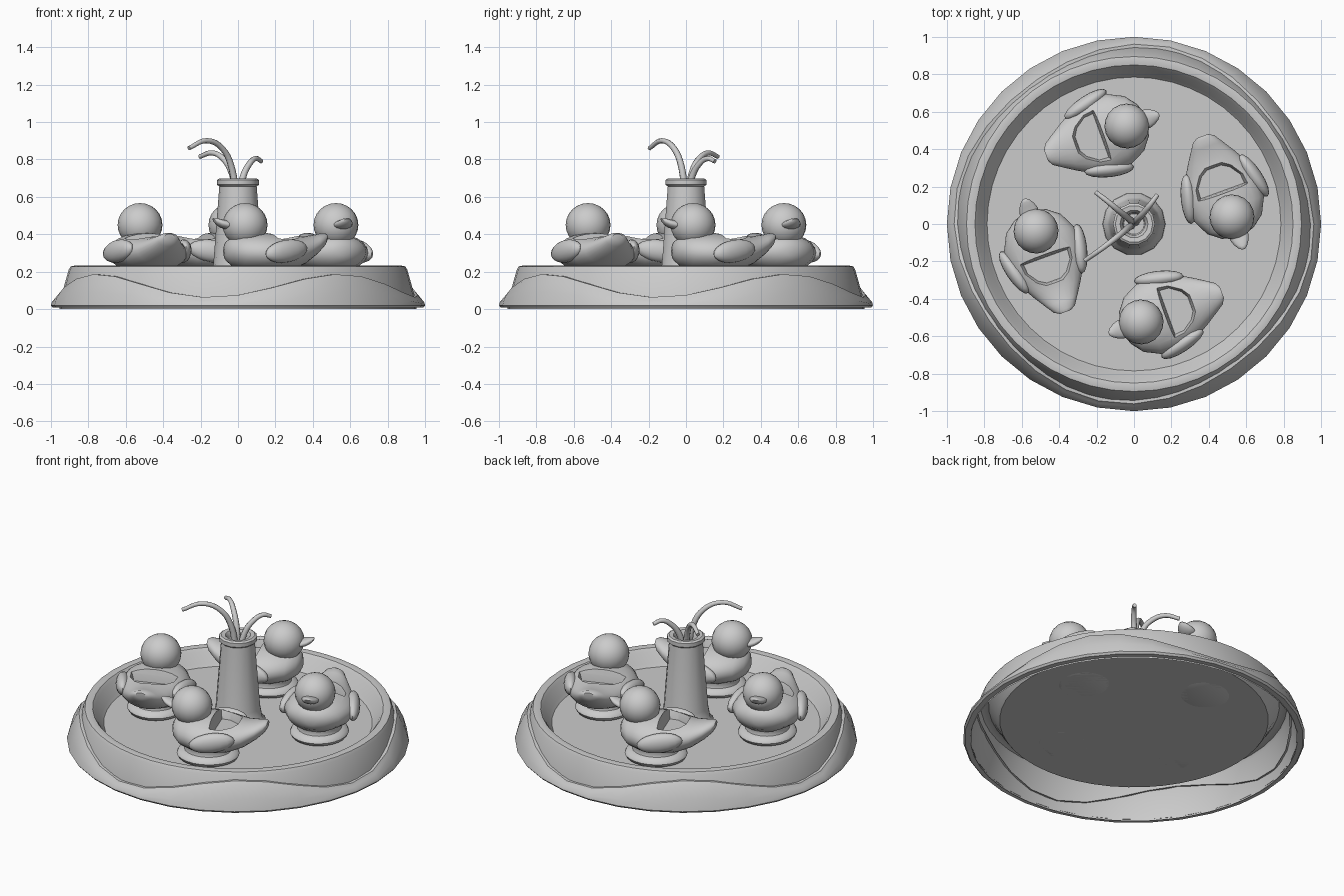
import bpy, bmesh, math
from mathutils import Matrix, Vector

if "Cube" in bpy.data.objects:
    bpy.data.objects.remove(bpy.data.objects["Cube"])

grey = bpy.data.materials.new("plain grey")
grey.diffuse_color = (0.6, 0.6, 0.6, 1)
grey.use_nodes = True
grey.node_tree.nodes["Principled BSDF"].inputs["Base Color"].default_value = grey.diffuse_color


def finish(bm, name, angle=50, matrix=None):
    bmesh.ops.recalc_face_normals(bm, faces=bm.faces)
    if matrix:
        bm.transform(matrix)
    me = bpy.data.meshes.new(name)
    bm.to_mesh(me)
    bm.free()
    ob = bpy.data.objects.new(name, me)
    bpy.context.collection.objects.link(ob)
    me.materials.append(grey)
    smooth(ob, angle)
    return ob


def smooth(ob, angle):
    bpy.ops.object.select_all(action='DESELECT')
    ob.select_set(True)
    bpy.context.view_layer.objects.active = ob
    bpy.ops.object.shade_smooth_by_angle(angle=math.radians(angle))


def loft(rings, cap_start=False, cap_end=False):
    """Bridge closed rings of points into one surface."""
    bm = bmesh.new()
    vs = [[bm.verts.new(p) for p in ring] for ring in rings]
    n = len(vs[0])
    for a, b in zip(vs, vs[1:]):
        for i in range(n):
            j = (i + 1) % n
            bm.faces.new((a[i], a[j], b[j], b[i]))
    if cap_start:
        bm.faces.new(vs[0][::-1])
    if cap_end:
        bm.faces.new(vs[-1])
    return bm


def lathe(profile, n, sx=1.0, sy=1.0):
    return [[(r * sx * math.cos(2 * math.pi * i / n), r * sy * math.sin(2 * math.pi * i / n), z)
             for i in range(n)] for r, z in profile]


def blob(center, scale, rot=None, seg=20, rings=12):
    bm = bmesh.new()
    m = Matrix.Translation(center) @ (rot or Matrix()) @ Matrix.Diagonal((*scale, 1))
    bmesh.ops.create_uvsphere(bm, u_segments=seg, v_segments=rings, radius=1, matrix=m)
    return bm


# Basin: outer wall, rounded rim, inner wall and floor, hollow underneath
finish(loft(lathe([(0.955, 0), (0.95, 0.05), (0.905, 0.21), (0.895, 0.228), (0.875, 0.232),
                   (0.85, 0.228), (0.835, 0.21), (0.80, 0.15), (0.785, 0.13)], 48), cap_end=True),
       "basin", 40)


# Wavy skirt around the basin, four crests
def skirt_profile(h):
    wall = 0.95 - 0.28 * (h - 0.05)
    return [(0.955, 0.01), (0.99, 0.008), (1.0, 0.02),
            ((1.0 + wall + 0.035) / 2 + 0.006, 0.02 + (h - 0.04) / 2),
            (wall + 0.032, h - 0.018), (wall + 0.018, h), (wall - 0.01, h)]


N = 32
cols = []
for i in range(N):
    t = 2 * math.pi * i / N
    h = 0.125 + 0.062 * math.cos(4 * (t - math.radians(36)))
    cols.append([(r * math.cos(t), r * math.sin(t), z) for r, z in skirt_profile(h)])
finish(loft([list(ring) for ring in zip(*cols)]), "wavy_skirt", 50)

# Fountain column with a hollow mouth
finish(loft(lathe([(0.168, 0.13), (0.165, 0.15), (0.145, 0.17), (0.132, 0.24), (0.10, 0.655),
                   (0.112, 0.665), (0.112, 0.69), (0.10, 0.698), (0.075, 0.695), (0.06, 0.67),
                   (0.055, 0.58)], 14), cap_end=True), "fountain_column", 40)

# Water jets
jets = [
    [(-.015, -.01, .58), (-.03, -.02, .74), (-.085, -.065, .86), (-.17, -.13, .90), (-.262, -.195, .86)],
    [(-.01, .01, .58), (-.03, .03, .72), (-.08, .07, .805), (-.14, .12, .835), (-.205, .17, .815)],
    [(.01, .01, .58), (.025, .03, .70), (.06, .07, .775), (.095, .115, .805), (.125, .155, .79)],
]
for pts in jets:
    cu = bpy.data.curves.new("water_jet", 'CURVE')
    cu.dimensions = '3D'
    cu.bevel_depth = 0.02
    cu.bevel_resolution = 2
    cu.resolution_u = 5
    cu.use_fill_caps = True
    sp = cu.splines.new('BEZIER')
    sp.bezier_points.add(len(pts) - 1)
    for k, (bp, p) in enumerate(zip(sp.bezier_points, pts)):
        bp.co = p
        bp.handle_left_type = bp.handle_right_type = 'AUTO'
        bp.radius = 1.0 - 0.1 * k
    ob = bpy.data.objects.new("water_jet", cu)
    bpy.context.collection.objects.link(ob)
    cu.materials.append(grey)
    bpy.ops.object.select_all(action='DESELECT')
    ob.select_set(True)
    bpy.context.view_layer.objects.active = ob
    bpy.ops.object.convert(target='MESH')
    smooth(bpy.context.object, 50)

# Duck body stations: along, half width, bottom, top
BODY = [(.208, .03, .285, .335), (.19, .09, .25, .37), (.14, .155, .215, .395), (.05, .20, .195, .408),
        (-.05, .208, .195, .405), (-.15, .18, .208, .392), (-.23, .135, .24, .388),
        (-.30, .09, .29, .398), (-.345, .06, .335, .408), (-.362, .03, .365, .402)]


def body_rings():
    out = []
    for x, w, lo, hi in BODY:
        ring = []
        for i in range(24):
            a = 2 * math.pi * i / 24
            ring.append((x, w * math.cos(a), (lo + hi) / 2 + (hi - lo) / 2 * math.sin(a)))
        out.append(ring)
    return out


def seat_cutter_rings():
    # D-shaped opening, flat side toward the head, walls tapering inward
    outline = [(-.035, .155), (-.035, -.155), (-.10, -.15), (-.17, -.10), (-.20, -.05),
               (-.20, .05), (-.17, .10), (-.10, .15)]
    return [[(-.11 + (x + .11) * s, y * s, z) for x, y in outline]
            for s, z in ((.80, .325), (.88, .37), (1.0, .40), (1.05, .5))]


def duck(m):
    finish(loft(lathe([(0.15, 0.13), (0.175, 0.14), (0.185, 0.158), (0.175, 0.178), (0.14, 0.187),
                       (0.135, 0.205), (0.15, 0.25)], 24, 1.0, 0.93), True, True), "duck_float", 50, m)
    body = finish(loft(body_rings(), True, True), "duck_body", 40, m)
    cutter = finish(loft(seat_cutter_rings(), True, True), "seat_cutter", 30, m)
    cutter.hide_render = True
    mod = body.modifiers.new("seat", 'BOOLEAN')
    mod.object = cutter
    mod.solver = 'EXACT'
    bpy.ops.object.select_all(action='DESELECT')
    body.select_set(True)
    bpy.context.view_layer.objects.active = body
    bpy.ops.object.modifier_apply(modifier=mod.name)
    bpy.data.objects.remove(cutter)
    smooth(body, 40)
    finish(blob((.098, 0, .45), (.12, .12, .117)), "duck_head", 60, m)
    # Bill, flattened and turned up at the tip
    bill = blob((.215, 0, .45), (.068, .055, .024), seg=14, rings=8)
    for v in bill.verts:
        d = max(0, v.co.x - .2)
        v.co.z += 3.5 * d * d + 0.1 * d
        v.co.y *= 1 - 4 * d
    finish(bill, "duck_bill", 50, m)
    # Wings, tilted up toward the tail
    for s in (-1, 1):
        rot = Matrix.Rotation(math.radians(s * 14), 4, 'Z') @ Matrix.Rotation(math.radians(8), 4, 'Y')
        finish(blob((-.07, s * .185, .31), (.135, .042, .06), rot, 16, 10), "duck_wing", 60, m)


# Four ducks around the column
for k in range(4):
    duck(Matrix.Rotation(k * math.pi / 2, 4, 'Z') @ Matrix.Translation((0.13, -0.49, 0))
         @ Matrix.Rotation(math.radians(200), 4, 'Z'))
